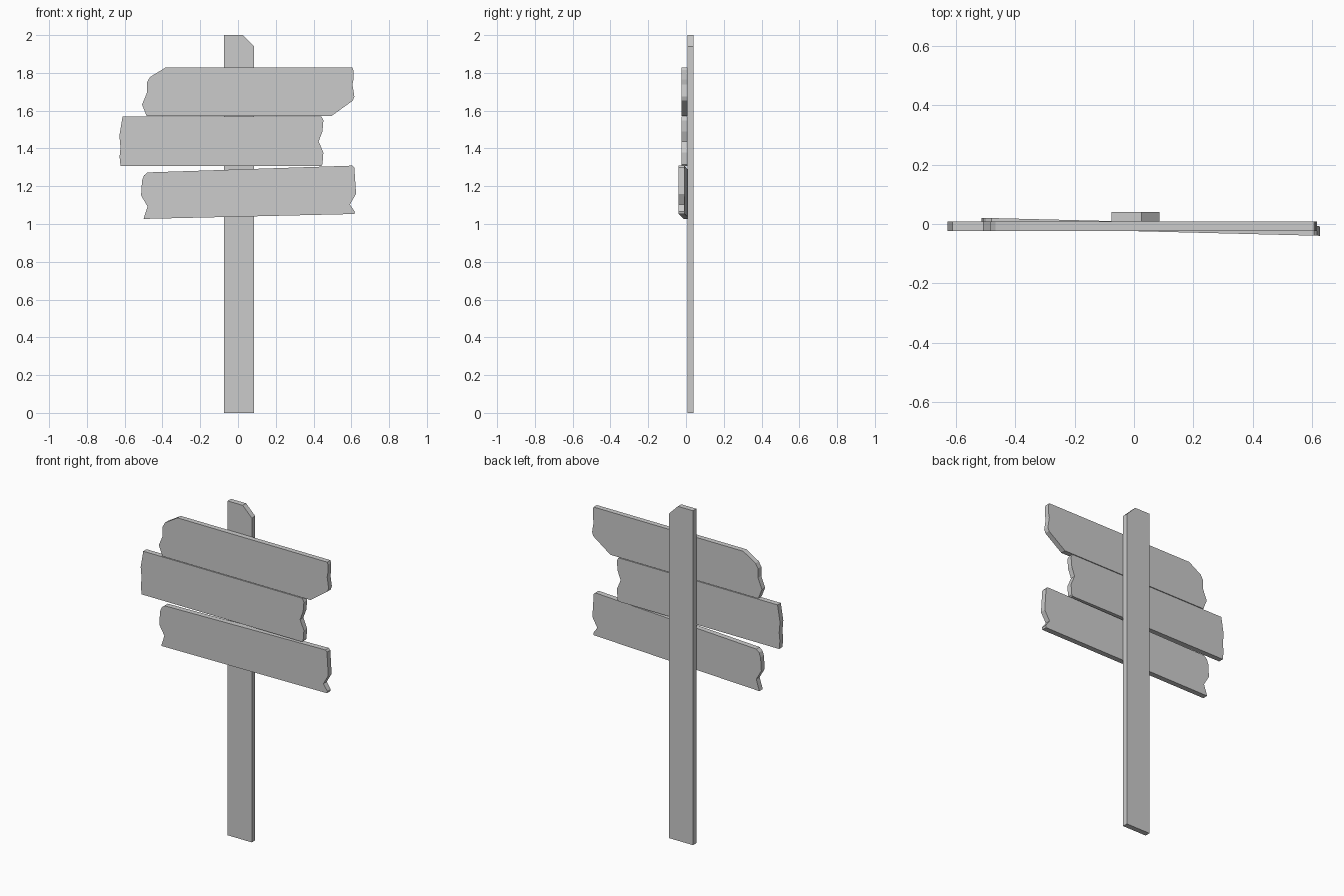
import bpy, bmesh


def plank(name, profile, front, back, skew=0.0):
    """Extrude an x-z outline from front to back; skew swings it about the post."""
    bm = bmesh.new()
    verts = [bm.verts.new((x, front + skew * x, z)) for x, z in profile]
    face = bm.faces.new(verts)
    ext = bmesh.ops.extrude_face_region(bm, geom=[face])
    moved = [v for v in ext["geom"] if isinstance(v, bmesh.types.BMVert)]
    bmesh.ops.translate(bm, verts=moved, vec=(0, back - front, 0))
    bmesh.ops.recalc_face_normals(bm, faces=bm.faces)
    mesh = bpy.data.meshes.new(name)
    bm.to_mesh(mesh)
    bm.free()
    obj = bpy.data.objects.new(name, mesh)
    bpy.context.collection.objects.link(obj)
    return obj


# Upright post with one clipped top corner
plank("post", [(-0.075, 0), (0.085, 0), (0.085, 1.94), (0.025, 2), (-0.075, 2)],
      0.009, 0.041)

# Top board, broken corners at upper left and lower right
plank("top_board", [
    (-0.384, 1.828), (0.606, 1.828), (0.611, 1.814), (0.611, 1.765),
    (0.606, 1.738), (0.616, 1.675), (0.608, 1.653), (0.495, 1.572),
    (-0.484, 1.572), (-0.508, 1.632), (-0.482, 1.695), (-0.482, 1.75),
    (-0.466, 1.778)], -0.023, 0.008)

# Middle board, shifted left with a notched right end
plank("middle_board", [
    (-0.611, 1.568), (0.442, 1.568), (0.452, 1.548), (0.447, 1.49),
    (0.427, 1.437), (0.452, 1.378), (0.447, 1.315), (0.44, 1.307),
    (-0.622, 1.307), (-0.627, 1.357), (-0.622, 1.405), (-0.628, 1.468)],
    -0.023, 0.008)

# Bottom board, tilted and swung slightly forward on the right
plank("bottom_board", [
    (-0.479, 1.273), (0.606, 1.309), (0.616, 1.298), (0.625, 1.16),
    (0.592, 1.103), (0.619, 1.065), (0.616, 1.053), (-0.5, 1.027),
    (-0.479, 1.093), (-0.513, 1.151), (-0.508, 1.23), (-0.498, 1.257)],
    -0.024, 0.008, skew=-0.025)
